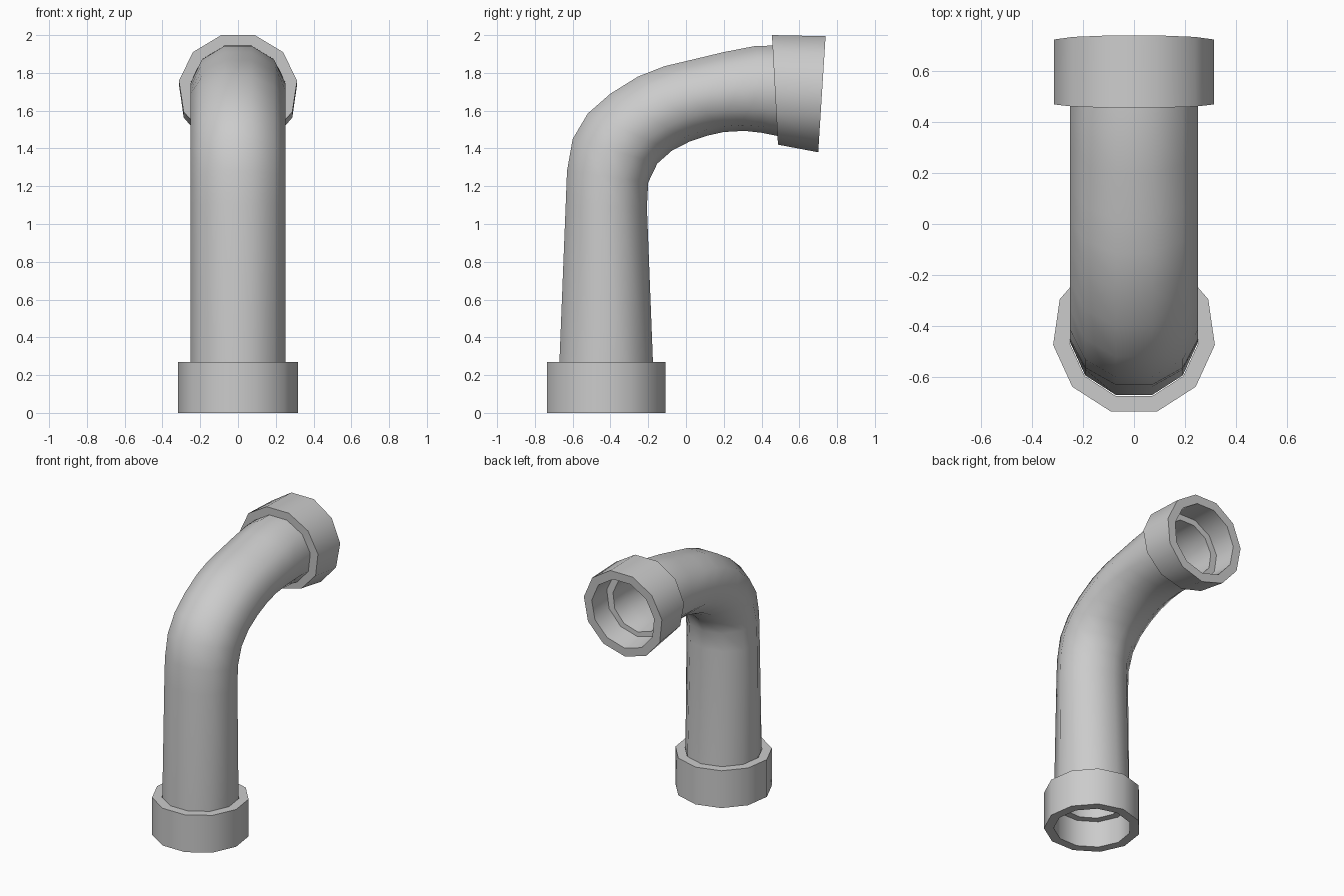
import bpy, bmesh, math
from mathutils import Vector

if "Cube" in bpy.data.objects:
    bpy.data.objects.remove(bpy.data.objects["Cube"])

N = 11                                   # sides of every cross-section
T_MID = 1 / (1 + math.cos(math.pi / N))  # centre of an odd polygon, vertex side to flat side


def ring(outer, inner, radius, scale=1.0):
    """11-gon with its flat side at outer (y, z) and a corner at inner (y, z)."""
    o, i = Vector((0, *outer)), Vector((0, *inner))
    mid = i.lerp(o, T_MID)
    pts = []
    for k in range(N):
        a = 2 * math.pi * k / N
        p = i.lerp(o, (1 - math.cos(a)) * T_MID)
        p.x = radius * math.sin(a)
        pts.append(mid + (p - mid) * scale)
    return pts


def skin(name, rings):
    """Closed loop of rings skinned into a hollow, walled part."""
    bm = bmesh.new()
    loops = [[bm.verts.new(p) for p in r] for r in rings]
    for a, b in zip(loops, loops[1:] + loops[:1]):
        for k in range(N):
            m = (k + 1) % N
            bm.faces.new((a[k], a[m], b[m], b[k]))
    bmesh.ops.recalc_face_normals(bm, faces=bm.faces)
    mesh = bpy.data.meshes.new(name)
    bm.to_mesh(mesh)
    bm.free()
    ob = bpy.data.objects.new(name, mesh)
    bpy.context.collection.objects.link(ob)
    bpy.ops.object.select_all(action='DESELECT')
    ob.select_set(True)
    bpy.context.view_layer.objects.active = ob
    bpy.ops.object.shade_smooth_by_angle(angle=math.radians(42))
    return ob


# Bent pipe: outside and inside of the bend at each station, as (y, z)
stations = [
    ((-.67, .19), (-.175, .19)),
    ((-.67, .27), (-.175, .27)),
    ((-.637, 1.1), (-.207, 1.09)),
    ((-.63, 1.28), (-.2, 1.22)),
    ((-.6, 1.45), (-.152, 1.32)),
    ((-.52, 1.585), (-.075, 1.388)),
    ((-.40, 1.69), (.02, 1.437)),
    ((-.255, 1.78), (.11, 1.467)),
    ((-.115, 1.835), (.2, 1.487)),
    ((.02, 1.867), (.31, 1.493)),
    ((.2, 1.91), (.4, 1.483)),
    ((.37, 1.943), (.45, 1.473)),
    ((.546, 1.945), (.555, 1.452)),
]
outside = [ring(o, i, .253) for o, i in stations]
inside = [ring(o, i, .253, .8) for o, i in stations]
skin("bent_pipe", outside + inside[::-1])


# Socket collars at both ends
def collar(name, a, b, radius):
    skin(name, [ring(*a, radius), ring(*b, radius),
                ring(*b, radius, .8), ring(*a, radius, .8)])


collar("lower_collar", ((-.735, 0), (-.108, 0)), ((-.735, .27), (-.108, .27)), .32)
collar("upper_collar", ((.739, 1.994), (.70, 1.38)), ((.455, 2.0), (.487, 1.42)), .316)
